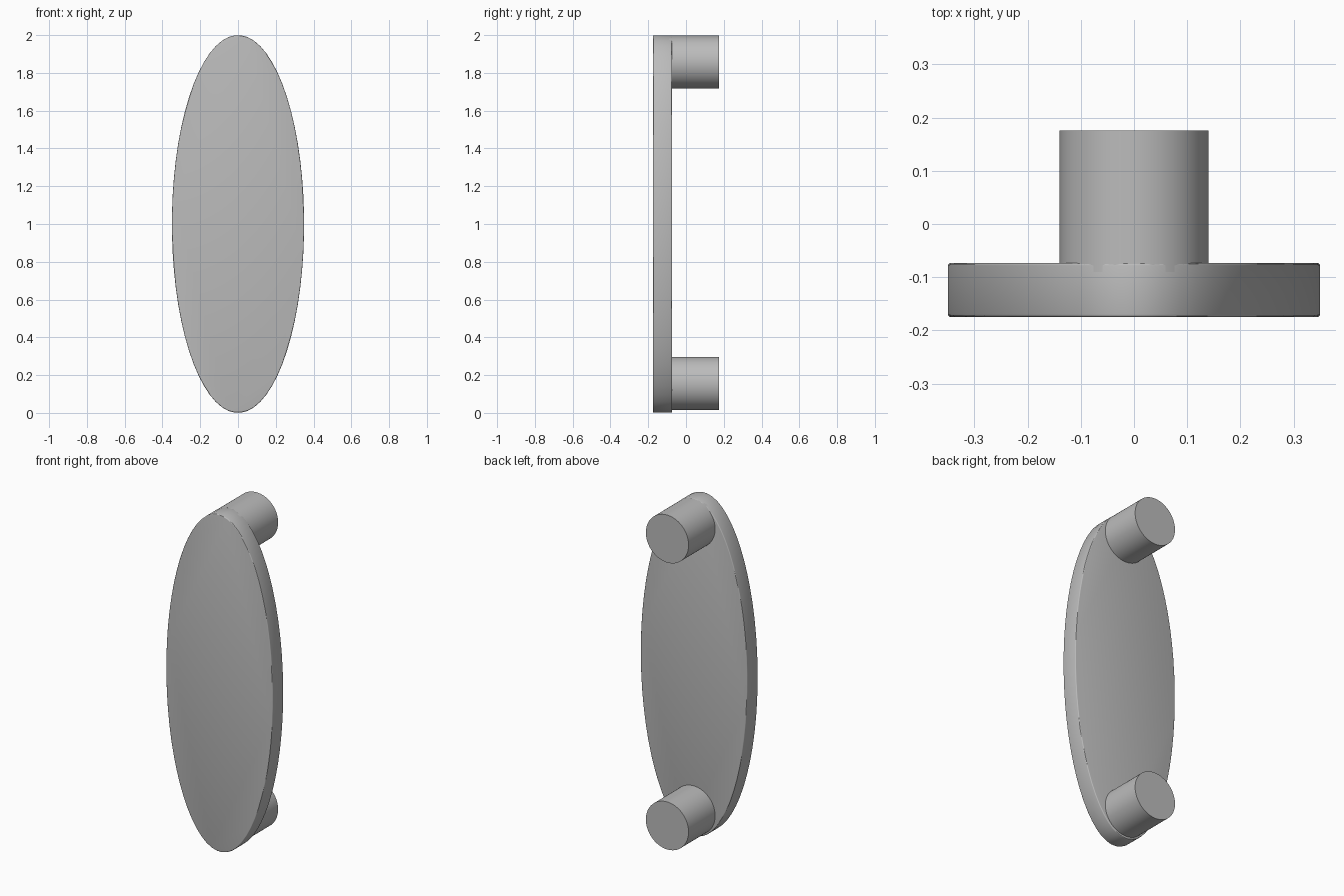
import bpy, math
from mathutils import Matrix

if "Cube" in bpy.data.objects:
    bpy.data.objects.remove(bpy.data.objects["Cube"])

metal = bpy.data.materials.new("satin grey metal")
metal.diffuse_color = (0.5, 0.5, 0.5, 1)
metal.use_nodes = True
metal.node_tree.nodes["Principled BSDF"].inputs["Base Color"].default_value = metal.diffuse_color


def disc(name, rx, rz, y0, y1, z, bevel=0.0):
    """Elliptical cylinder running along y, with an optional rounded rim."""
    bpy.ops.mesh.primitive_cylinder_add(vertices=64, radius=1, depth=1)
    ob = bpy.context.object
    ob.name = name
    # offset half a side so a flat side lies at the very top
    ob.data.transform(Matrix.Rotation(math.pi / 64, 4, 'Z'))
    ob.data.transform(Matrix.Rotation(math.pi / 2, 4, 'X'))
    ob.data.transform(Matrix.Diagonal((rx, y1 - y0, rz, 1)))
    ob.location = (0, (y0 + y1) / 2, z)
    ob.data.materials.append(metal)
    if bevel:
        m = ob.modifiers.new("rounded rim", 'BEVEL')
        m.width = bevel
        m.segments = 3
        m.limit_method = 'ANGLE'
        m.angle_limit = math.radians(60)
        bpy.ops.object.modifier_apply(modifier=m.name)
    bpy.ops.object.shade_smooth_by_angle(angle=math.radians(30))
    return ob


# Oval grip plate at the front
disc("grip_plate", 0.35, 1.0, -0.175, -0.073, 1.0, 0.005)

# Two mounting posts behind it, set slightly into the plate
for name, z in (("lower_post", 0.156), ("upper_post", 1.857)):
    disc(name, 0.14, 0.141, -0.09, 0.176, z)
